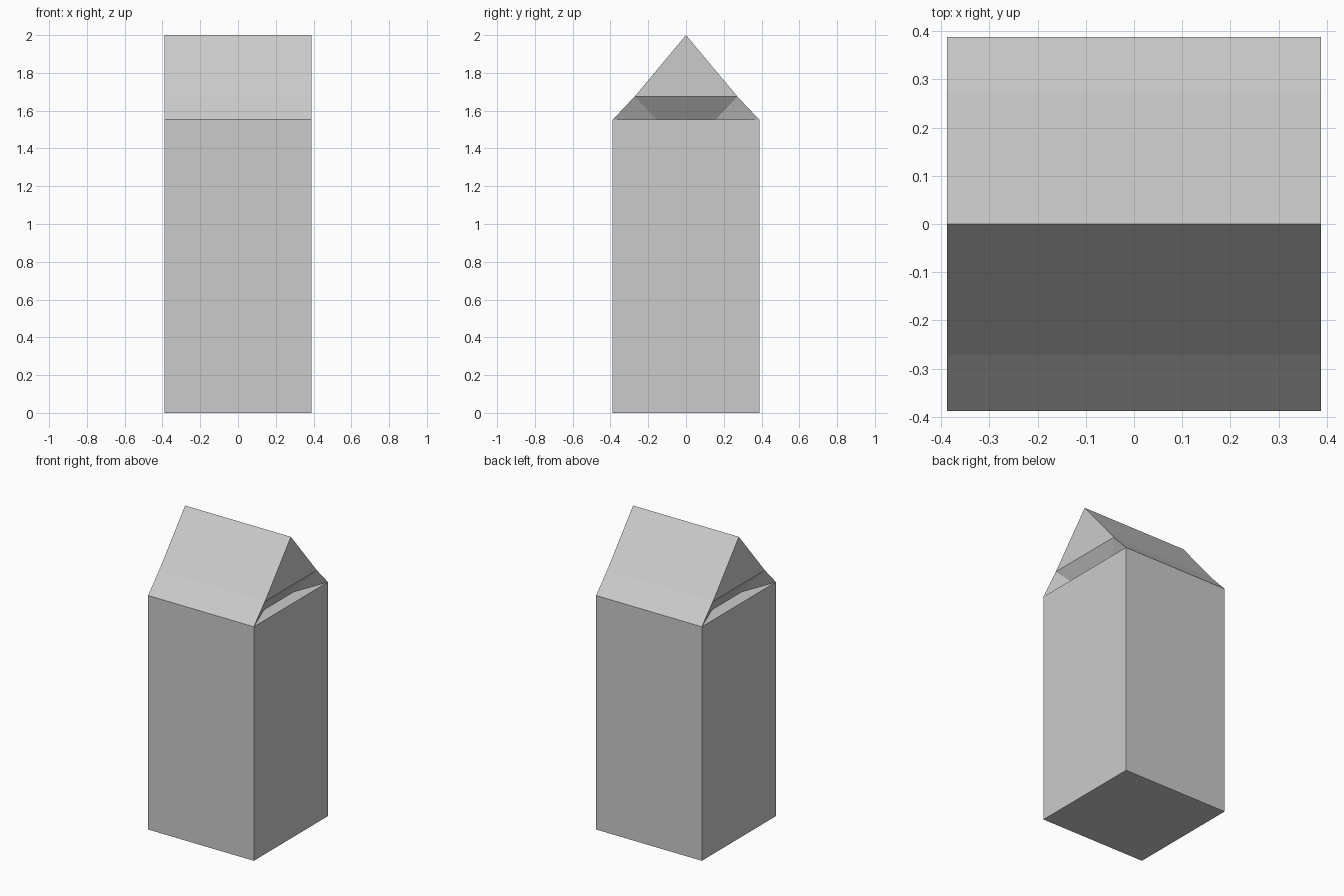
import bpy, bmesh

if "Cube" in bpy.data.objects:
    bpy.data.objects.remove(bpy.data.objects["Cube"])

W = 0.388          # half width of the carton
BODY_TOP = 1.552   # shoulder height
FOLD_Z, FOLD_Y = 1.675, 0.272   # crease across the roof panels
TUCK_X, TUCK_Y = 0.30, 0.156    # inner corner of the folded-in side panel
TOP = 2.0


def make_object(name, bm):
    bmesh.ops.remove_doubles(bm, verts=bm.verts, dist=1e-5)
    bmesh.ops.recalc_face_normals(bm, faces=bm.faces)
    mesh = bpy.data.meshes.new(name)
    bm.to_mesh(mesh)
    bm.free()
    obj = bpy.data.objects.new(name, mesh)
    bpy.context.collection.objects.link(obj)
    return obj


def add_face(bm, points):
    bm.faces.new([bm.verts.new(p) for p in points])


# Carton body: a square box
bm = bmesh.new()
bmesh.ops.create_cube(bm, size=1)
for v in bm.verts:
    v.co = (v.co.x * 2 * W, v.co.y * 2 * W, (v.co.z + 0.5) * BODY_TOP)
make_object("carton_body", bm)

# Gable roof with folded-in ends
bm = bmesh.new()


def eave(sx, sy):
    return (sx * W, sy * W, BODY_TOP)


def fold(sx, sy):
    return (sx * W, sy * FOLD_Y, FOLD_Z)


def tuck(sx, sy):
    return (sx * TUCK_X, sy * TUCK_Y, BODY_TOP)


def ridge(sx):
    return (sx * W, 0, TOP)


# Front and back sloping panels
for s in (-1, 1):
    add_face(bm, [eave(-1, s), eave(1, s), fold(1, s), fold(-1, s)])
    add_face(bm, [fold(-1, s), fold(1, s), ridge(1), ridge(-1)])

# Ends: gable triangle, undercut panel and two corner folds
for s in (-1, 1):
    add_face(bm, [fold(s, -1), fold(s, 1), ridge(s)])
    add_face(bm, [fold(s, -1), fold(s, 1), tuck(s, 1), tuck(s, -1)])
    for t in (-1, 1):
        add_face(bm, [eave(s, t), fold(s, t), tuck(s, t)])

# Underside, resting just inside the body top
add_face(bm, [eave(-1, -1), eave(1, -1), tuck(1, -1), tuck(1, 1),
              eave(1, 1), eave(-1, 1), tuck(-1, 1), tuck(-1, -1)])
roof = make_object("gable_roof", bm)
roof.location.z = 0.0

# Drop the hidden underside so it does not overlap the body top
bm = bmesh.new()
bm.from_mesh(roof.data)
under = [f for f in bm.faces if all(abs(v.co.z - BODY_TOP) < 1e-4 for v in f.verts)]
bmesh.ops.delete(bm, geom=under, context='FACES_ONLY')
bm.to_mesh(roof.data)
bm.free()
